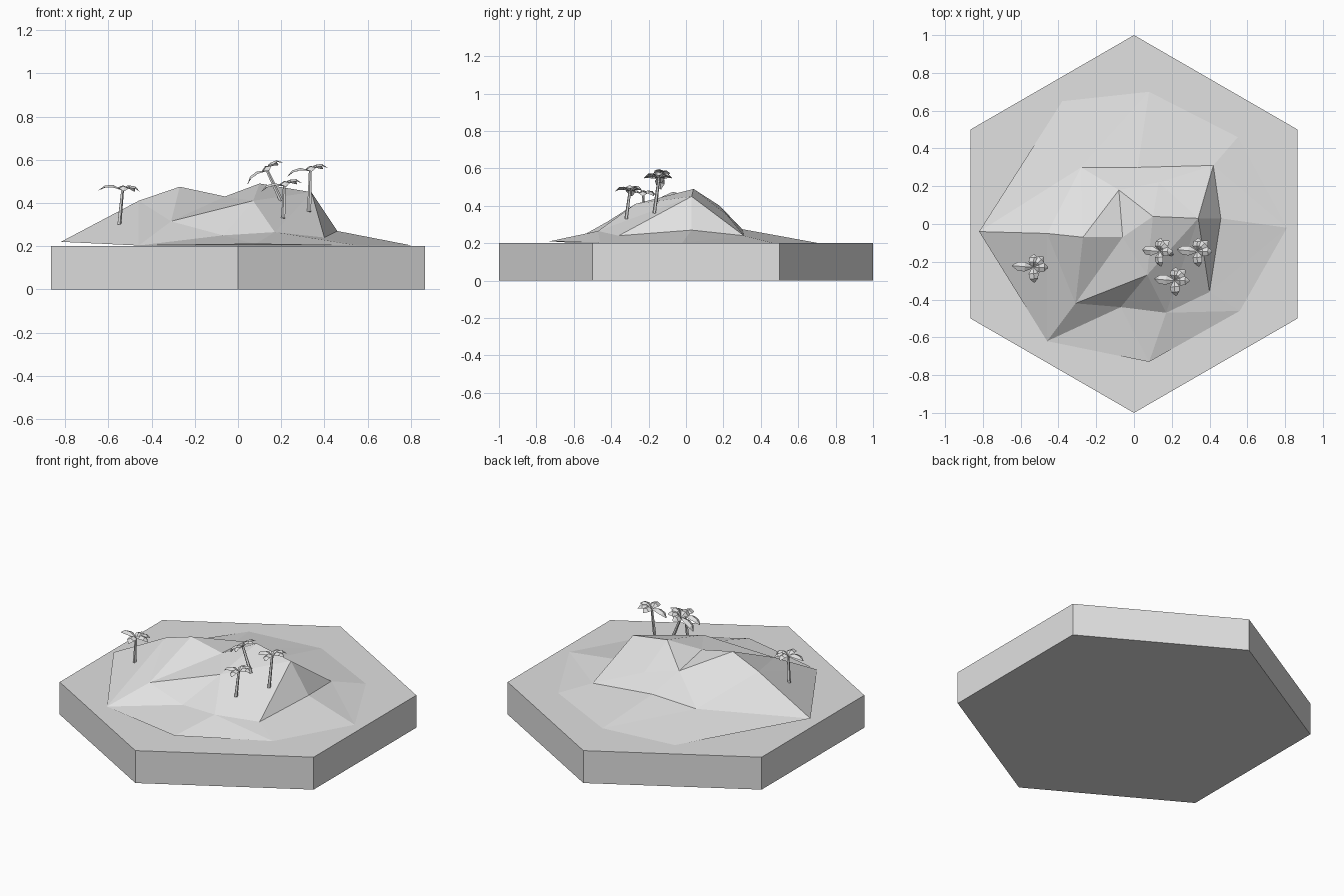
import bpy
import bmesh
from math import radians, sin, cos
from mathutils import Vector, Matrix
from mathutils.geometry import delaunay_2d_cdt

if "Cube" in bpy.data.objects:
    bpy.data.objects.remove(bpy.data.objects["Cube"])

grey = bpy.data.materials.new("light_grey")
grey.use_nodes = True
COLOUR = (0.75, 0.75, 0.75, 1)
grey.diffuse_color = COLOUR
grey.node_tree.nodes["Principled BSDF"].inputs["Base Color"].default_value = COLOUR


def finish(name, bm):
    """Turn a bmesh into a flat-shaded object in the scene."""
    mesh = bpy.data.meshes.new(name)
    bm.to_mesh(mesh)
    bm.free()
    mesh.materials.append(grey)
    obj = bpy.data.objects.new(name, mesh)
    bpy.context.collection.objects.link(obj)
    return obj


# Hexagonal base slab with points towards front and back
bm = bmesh.new()
bmesh.ops.create_cone(bm, cap_ends=True, segments=6, radius1=1, radius2=1, depth=0.2,
                      matrix=Matrix.Translation((0, 0, 0.1)))
if max(v.co.y for v in bm.verts) < 0.95:
    bmesh.ops.rotate(bm, verts=bm.verts, matrix=Matrix.Rotation(radians(30), 3, "Z"))
finish("sea_base", bm)

# Island: shore outline, foot of the slopes and hilltops
shore = {
    "left_tip": (-0.82, -0.04, 0.22), "left_front": (-0.46, -0.62, 0.203),
    "front": (0.08, -0.73, 0.21), "right_front": (0.56, -0.46, 0.202),
    "right_tip": (0.81, -0.02, 0.202), "right_back": (0.55, 0.46, 0.202),
    "back": (0.08, 0.7, 0.202), "left_back": (-0.38, 0.65, 0.202),
}
hills = {
    "cliff_left": (-0.31, -0.42, 0.315), "cliff_foot": (-0.07, -0.44, 0.25),
    "cliff_top": (0.07, -0.27, 0.41), "foot_front": (0.17, -0.47, 0.265),
    "foot_corner": (0.4, -0.36, 0.24), "foot_right": (0.46, 0.03, 0.27),
    "foot_back": (0.42, 0.31, 0.24), "back_step": (0.02, 0.3, 0.275),
    "back_shelf": (0.13, 0.22, 0.35), "back_left": (-0.28, 0.3, 0.265),
    "peak": (0.1, 0.04, 0.49), "shoulder": (0.34, 0.03, 0.45),
    "saddle": (-0.06, -0.07, 0.43), "gully": (-0.08, 0.18, 0.4),
    "low_peak": (-0.27, -0.07, 0.475), "spur": (-0.46, -0.05, 0.41),
}
points = {**shore, **hills}
names = list(points)

# Ridge and foot lines that the facets must follow
lines = [
    list(shore) + ["left_tip"],
    "left_tip spur low_peak saddle peak shoulder foot_right".split(),
    "left_front cliff_left cliff_top foot_front foot_corner foot_right foot_back "
    "back_step back_left left_tip".split(),
    "left_front cliff_foot foot_front shoulder foot_corner".split(),
    "saddle cliff_left spur left_front".split(),
    "cliff_left cliff_foot cliff_top saddle gully back_left low_peak".split(),
    "cliff_top shoulder foot_back back_shelf gully peak back_shelf".split(),
    "peak cliff_top".split(),
]
edges = {tuple(sorted((names.index(a), names.index(b))))
         for line in lines for a, b in zip(line, line[1:])}
flat = [Vector(points[n][:2]) for n in names]
verts, _, faces, origin, _, _ = delaunay_2d_cdt(flat, list(edges), [], 1, 1e-5)

bm = bmesh.new()
made = []
for co, source in zip(verts, origin):
    height = points[names[source[0]]][2] if source else 0.3
    made.append(bm.verts.new((co.x, co.y, height)))
for face in faces:
    bm.faces.new([made[i] for i in face])
bmesh.ops.recalc_face_normals(bm, faces=bm.faces)
if sum(f.normal.z for f in bm.faces) < 0:
    bmesh.ops.reverse_faces(bm, faces=bm.faces)
finish("island", bm)


def trunk(name, base, top):
    """Slim tapered five-sided trunk."""
    base, top = Vector(base), Vector(top)
    axis = top - base
    bm = bmesh.new()
    bmesh.ops.create_cone(bm, cap_ends=True, segments=5, radius1=0.01, radius2=0.007,
                          depth=axis.length)
    turn = axis.to_track_quat("Z", "Y").to_matrix().to_4x4()
    bmesh.ops.transform(bm, verts=bm.verts,
                        matrix=Matrix.Translation((base + top) / 2) @ turn)
    finish(name, bm)


# Leaf directions in degrees with their lengths
LEAVES = [(175, 0.11), (85, 0.07), (45, 0.08), (0, 0.08), (-85, 0.08)]
# Leaf sections: share of length, half width, height of the midrib
SECTIONS = [(0, 0.004, 0), (0.4, 0.026, 0.022), (0.75, 0.022, 0.018), (1, 0.003, -0.004)]


def crown(name, centre, tilt):
    """Fan of drooping leaves folded along the midrib."""
    bm = bmesh.new()
    for angle, length in LEAVES:
        along = Vector((cos(radians(angle)), sin(radians(angle)), 0))
        side = Vector((-along.y, along.x, 0))
        rows = []
        for share, width, rise in SECTIONS:
            rib = along * length * share + Vector((0, 0, rise))
            drop = Vector((0, 0, width * 0.45))
            rows.append([bm.verts.new(p) for p in
                         (rib - side * width - drop, rib, rib + side * width - drop)])
        for near, far in zip(rows, rows[1:]):
            for i in range(2):
                bm.faces.new((near[i], far[i], far[i + 1], near[i + 1]))
    bmesh.ops.transform(bm, verts=bm.verts, matrix=Matrix.Translation(centre)
                        @ Matrix.Rotation(radians(tilt), 4, "Y"))
    finish(name, bm)


# Palms: trunk base, trunk top, crown tilt
PALMS = {
    "left": ((-0.55, -0.22, 0.3), (-0.535, -0.23, 0.46), 2),
    "inner": ((0.2, -0.16, 0.41), (0.135, -0.145, 0.55), -32),
    "outer": ((0.33, -0.17, 0.36), (0.335, -0.145, 0.55), -12),
    "front": ((0.21, -0.32, 0.33), (0.215, -0.3, 0.48), -12),
}
for place, (base, top, tilt) in PALMS.items():
    trunk(place + "_palm_trunk", base, top)
    crown(place + "_palm_leaves", top, tilt)
